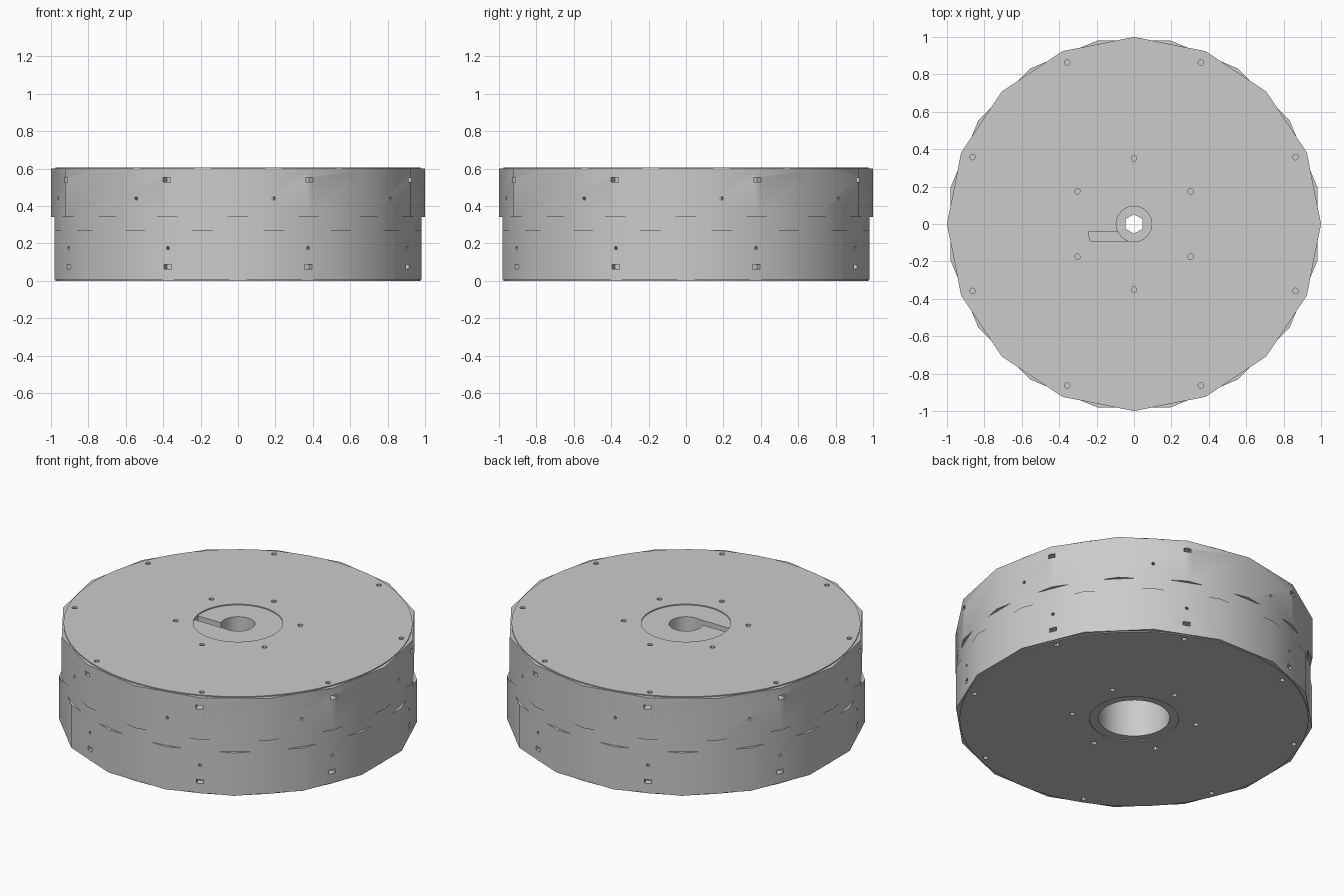
import bpy, bmesh, math
from mathutils import Matrix

cube = bpy.data.objects.get("Cube")
if cube:
    bpy.data.objects.remove(cube, do_unlink=True)

grey = bpy.data.materials.new("plain_grey")
grey.use_nodes = True
colour = (0.6, 0.6, 0.6, 1)
grey.diffuse_color = colour
grey.node_tree.nodes["Principled BSDF"].inputs["Base Color"].default_value = colour

STEP = math.radians(22.5)


def prism(bm, sides, radius, z0, z1, turn=0.0, x=0.0, y=0.0):
    """Upright prism with its first corner at angle turn."""
    m = Matrix.Translation((x, y, (z0 + z1) / 2)) @ Matrix.Rotation(turn, 4, "Z")
    bmesh.ops.create_cone(bm, cap_ends=True, segments=sides, radius1=radius,
                          radius2=radius, depth=z1 - z0, matrix=m)


def radial(angle, r, z):
    """Local x points outward from the axis."""
    return Matrix.Rotation(angle, 4, "Z") @ Matrix.Translation((r, 0, z))


def box(bm, matrix, size):
    bmesh.ops.create_cube(bm, size=1, matrix=matrix @ Matrix.Diagonal((*size, 1)))


def to_object(bm, name):
    bmesh.ops.recalc_face_normals(bm, faces=bm.faces)
    mesh = bpy.data.meshes.new(name)
    bm.to_mesh(mesh)
    bm.free()
    mesh.materials.append(grey)
    obj = bpy.data.objects.new(name, mesh)
    bpy.context.collection.objects.link(obj)
    return obj


# Cutter: bolt holes, side slots, pin holes and the round bores
bm = bmesh.new()
for z in (0.0, 0.605):
    for k in range(8):
        a = STEP + k * 2 * STEP
        prism(bm, 12, 0.015, z - 0.05, z + 0.05, x=0.935 * math.cos(a), y=0.935 * math.sin(a))
    for k in range(6):
        a = math.radians(30 + 60 * k)
        prism(bm, 12, 0.015, z - 0.05, z + 0.05, x=0.35 * math.cos(a), y=0.35 * math.sin(a))
for k in range(8):
    a = STEP + k * 2 * STEP
    for z in (0.075, 0.54):
        box(bm, radial(a, 1.0, z), (0.12, 0.042, 0.024))
    for angle, z in ((a, 0.175), (a - STEP / 2, 0.44)):
        bmesh.ops.create_cone(bm, cap_ends=True, segments=10, radius1=0.009, radius2=0.009, depth=0.12,
                              matrix=radial(angle, 1.0, z) @ Matrix.Rotation(math.pi / 2, 4, "Y"))
prism(bm, 48, 0.2, -0.1, 0.24)
prism(bm, 48, 0.095, 0.4, 0.7)
holes = to_object(bm, "hole_cutter")

# Cutter: hexagonal shaft hole and the tangent key slot
bm = bmesh.new()
prism(bm, 6, 0.052, 0.2, 0.42)
box(bm, Matrix.Translation((-0.122, -0.067, 0.6)), (0.244, 0.05, 0.3))
shaft = to_object(bm, "shaft_cutter")

# Cutter: shallow hub recess in both plates
bm = bmesh.new()
prism(bm, 64, 0.25, -0.1, 0.7)
recess = to_object(bm, "recess_cutter")


def part(name, sides, radius, z0, z1, turn, cutters):
    bm = bmesh.new()
    prism(bm, sides, radius, z0, z1, turn)
    obj = to_object(bm, name)
    for cutter in cutters:
        mod = obj.modifiers.new(cutter.name, "BOOLEAN")
        mod.operation = "DIFFERENCE"
        mod.solver = "EXACT"
        mod.object = cutter
    bpy.context.view_layer.update()
    graph = bpy.context.evaluated_depsgraph_get()
    mesh = bpy.data.meshes.new_from_object(obj.evaluated_get(graph))
    obj.modifiers.clear()
    obj.data = mesh
    mesh.shade_smooth()
    mesh.set_sharp_from_angle(angle=math.radians(30))


# Two sixteen-sided drums, half a step apart, with the band they share
core = (holes, shaft)
inner = math.cos(STEP / 2)
part("lower_drum", 16, 1.0, 0.006, 0.27, STEP / 2, core)
part("middle_band", 32, inner / math.cos(STEP / 4), 0.27, 0.34, STEP / 4, core)
part("upper_drum", 16, 1.0, 0.34, 0.6, 0.0, core)

# Thin round end plates
part("bottom_plate", 64, 0.975, 0.0, 0.006, 0.0, (recess, holes))
part("top_plate", 64, 0.975, 0.6, 0.606, 0.0, (recess, holes))

for cutter in (holes, shaft, recess):
    bpy.data.objects.remove(cutter, do_unlink=True)
